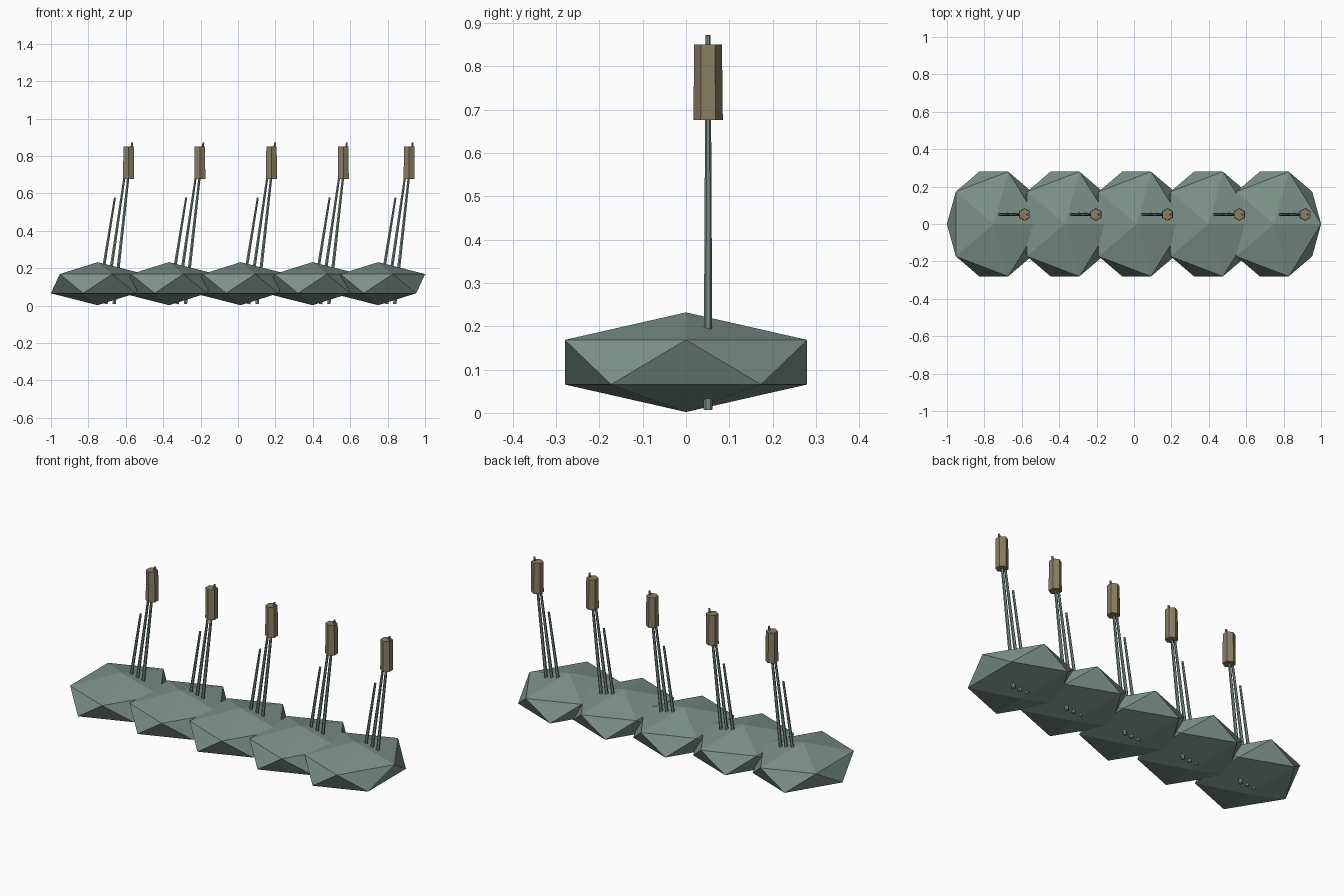
import bpy, bmesh, math
from mathutils import Vector, Matrix

if "Cube" in bpy.data.objects:
    bpy.data.objects.remove(bpy.data.objects["Cube"])

def material(name, rgb):
    m = bpy.data.materials.new(name)
    m.diffuse_color = (*rgb, 1)
    m.use_nodes = True
    m.node_tree.nodes["Principled BSDF"].inputs["Base Color"].default_value = m.diffuse_color
    return m

GREEN = material("grey green", (0.20, 0.285, 0.25))
BROWN = material("dull brown", (0.25, 0.21, 0.125))

def finish(name, bm, mat):
    me = bpy.data.meshes.new(name)
    bm.to_mesh(me)
    bm.free()
    me.materials.append(mat)
    ob = bpy.data.objects.new(name, me)
    bpy.context.collection.objects.link(ob)
    return ob

def rod(name, a, b, r1, r2, sides, mat, spin=0):
    """Tapered prism running from a to b."""
    a, b = Vector(a), Vector(b)
    d = b - a
    rot = Vector((0, 0, 1)).rotation_difference(d).to_matrix().to_4x4()
    bm = bmesh.new()
    bmesh.ops.create_cone(bm, cap_ends=True, segments=sides, radius1=r1, radius2=r2,
                          depth=d.length,
                          matrix=Matrix.Translation((a + b) / 2) @ rot @ Matrix.Rotation(spin, 4, 'Z'))
    return finish(name, bm, mat)

# stems: bottom x, top x, top z, top radius (relative to the clump centre)
STEMS = [(0.0, 0.092, 0.577, 0.006),
         (0.044, 0.152, 0.75, 0.006),
         (0.088, 0.184, 0.872, 0.006)]
Y = 0.051

for i, cx in enumerate((-0.75, -0.369, 0.014, 0.398, 0.75)):
    # faceted mound
    bm = bmesh.new()
    bmesh.ops.create_icosphere(bm, subdivisions=1, radius=1,
        matrix=Matrix.Translation((cx, 0, 0.117)) @ Matrix.Diagonal((0.28, 0.329, 0.115, 1)))
    finish(f"mound_{i + 1}", bm, GREEN)
    # leaning stems
    for j, (x0, x1, z1, r) in enumerate(STEMS):
        rod(f"stem_{i + 1}_{j + 1}", (cx + x0, Y, 0.008), (cx + x1, Y, z1), 0.0105, r, 6, GREEN)
    # upright six-sided seed head, points along x
    rod(f"seed_head_{i + 1}", (cx + 0.165, Y, 0.676), (cx + 0.165, Y, 0.85),
        0.034, 0.032, 6, BROWN, math.pi / 6 * 0)
